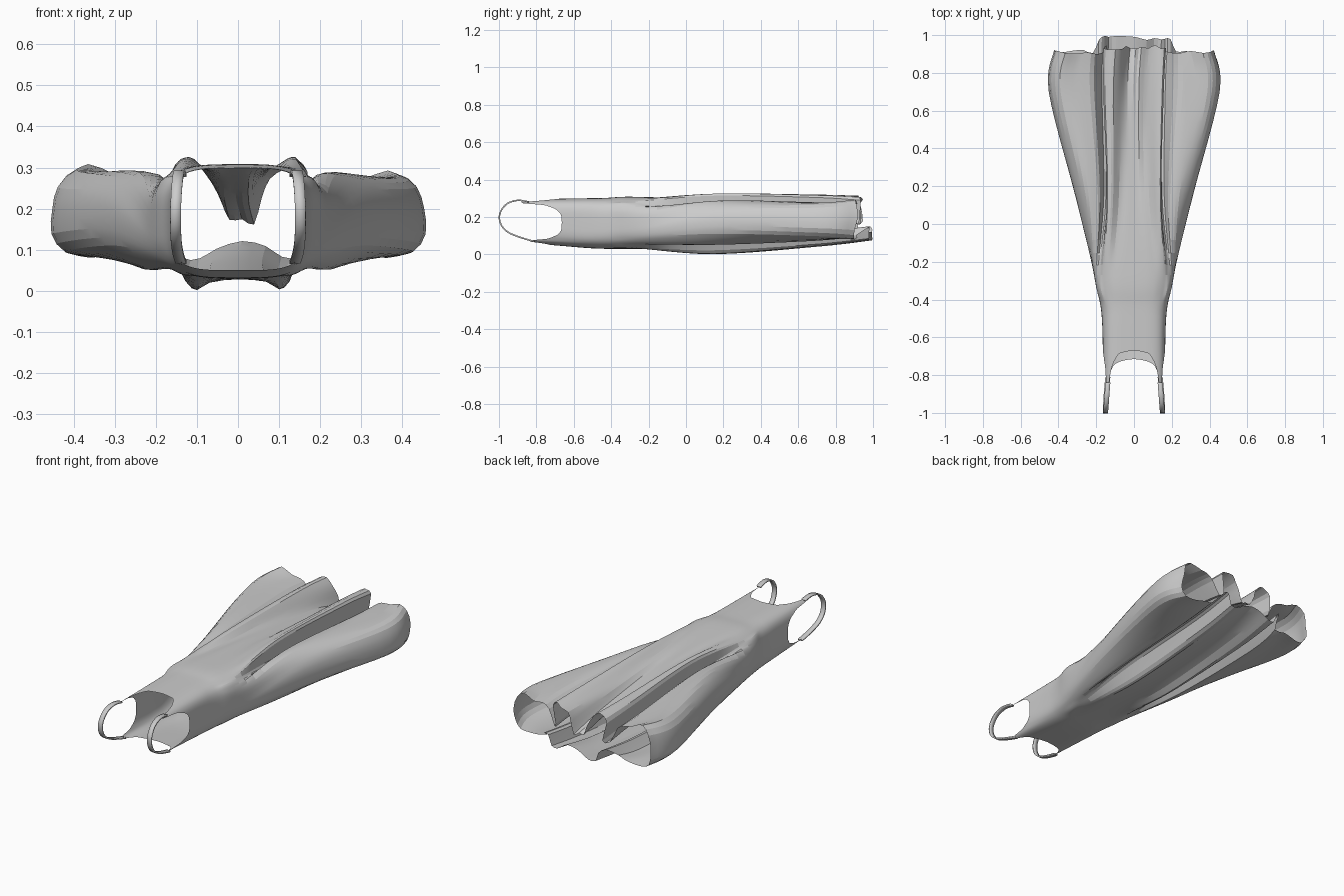
import bpy, bmesh, math, random
from mathutils import Vector

if "Cube" in bpy.data.objects:
    bpy.data.objects.remove(bpy.data.objects["Cube"])
random.seed(4)


def catmull(p0, p1, p2, p3, t):
    return 0.5 * (2 * p1 + (p2 - p0) * t + (2 * p0 - 5 * p1 + 4 * p2 - p3) * t * t
                  + (3 * p1 - p0 - 3 * p2 + p3) * t ** 3)


def smooth_path(pts, n, closed=False):
    m, out = len(pts), []
    for i in range(m if closed else m - 1):
        ids = [(i + k) % m if closed else min(max(i + k, 0), m - 1) for k in (-1, 0, 1, 2)]
        out += [catmull(*[pts[j] for j in ids], k / n) for k in range(n)]
    return out if closed else out + [pts[-1]]


def grid_object(name, cols, closed, angle):
    bm = bmesh.new()
    vs = [[bm.verts.new(p) for p in c] for c in cols]
    for i in range(len(vs) if closed else len(vs) - 1):
        a, b = vs[i], vs[(i + 1) % len(vs)]
        for j in range(len(a) - 1):
            bm.faces.new((a[j], a[j + 1], b[j + 1], b[j]))
    bmesh.ops.recalc_face_normals(bm, faces=bm.faces)
    me = bpy.data.meshes.new(name)
    bm.to_mesh(me)
    bm.free()
    ob = bpy.data.objects.new(name, me)
    bpy.context.collection.objects.link(ob)
    bpy.context.view_layer.objects.active = ob
    ob.select_set(True)
    bpy.ops.object.shade_smooth_by_angle(angle=math.radians(angle))
    ob.select_set(False)
    return ob


def lookup(table, a):
    for (a0, y0), (a1, y1) in zip(table, table[1:]):
        if a <= a1:
            return y0 + (y1 - y0) * (a - a0) / (a1 - a0)
    return table[-1][1]


# Neckline and armhole edge: y against angle from the top centre
EDGE = [(0, -.67), (15, -.69), (29, -.75), (36, -.80), (42, -.87), (51, -.87), (58, -.76),
        (74, -.69), (90, -.66), (106, -.68), (122, -.74), (129, -.83), (138, -.83), (144, -.79),
        (155, -.745), (180, -.715)]
# Half profiles of the skirt, top centre to bottom centre
MID = [(0, .29), (.03, .29), (.055, .295), (.08, .30), (.11, .318), (.13, .325), (.145, .31),
       (.14, .23), (.16, .22), (.18, .275), (.205, .285), (.24, .285), (.27, .265), (.295, .235),
       (.31, .2), (.31, .15), (.3, .11), (.27, .075), (.24, .055), (.21, .055), (.18, .09),
       (.15, .08), (.125, .02), (.10, 0), (.07, .02), (0, .035)]
HEM = [(0, .18), (.03, .17), (.05, .23), (.07, .28), (.105, .305), (.14, .31), (.165, .28),
       (.15, .18), (.17, .16), (.21, .25), (.25, .27), (.30, .275), (.365, .30), (.41, .265),
       (.425, .2), (.42, .13), (.39, .085), (.33, .075), (.27, .085), (.22, .11), (.19, .15),
       (.16, .14), (.14, .08), (.10, .075), (.06, .10), (0, .13)]
N = len(MID) - 1
FULL = [(i, 1) for i in range(N + 1)] + [(i, -1) for i in range(N - 1, 0, -1)]
# One fold offset per column keeps the creases running down the skirt
WOBBLE = [random.uniform(-.011, .011) for _ in FULL]


def oval(w, z0, z1, y=None, n=4):
    pts = []
    for i, s in FULL:
        a = math.pi * i / N
        c = math.cos(a)
        x = w * abs(math.sin(a)) ** (2 / n)
        z = (z0 + z1) / 2 + (z1 - z0) / 2 * math.copysign(abs(c) ** (2 / n), c)
        pts.append(Vector((s * x, y if y is not None else lookup(EDGE, a * 180 / math.pi), z)))
    return pts


def folded(prof, y_fn, shift, amount):
    pts = []
    for (i, s), w in zip(FULL, WOBBLE):
        x, z = prof[i]
        side = 13 <= i <= 16
        pts.append(Vector((s * x + shift * max(0, 1 - x / .3) + (w * amount * .5 if side else 0),
                           y_fn(i), z + (0 if side else w * amount))))
    return pts


# Skirt just above the hem is the widest place
low = []
for (x0, z0), (x1, z1) in zip(MID, HEM):
    x = x0 * .25 + x1 * .75
    low.append((x * (1 + .14 * min(1, max(0, (x - .18) / .1))), z0 * .5 + z1 * .5))


def hem_y(i):
    y = .935 if i < 8 else .91 if i < 20 else .985
    return y + random.uniform(-.012, .012)


stations = [oval(.165, .05, .298), oval(.168, .035, .30, -.54), oval(.178, .03, .302, -.43, 3.6),
            oval(.212, .03, .308, -.27, 3.2), folded(MID, lambda i: .15, 0, .4),
            folded(low, lambda i: .7, -.005, 1), folded(HEM, hem_y, .01, 1)]
rings = [smooth_path(r, 2, True) for r in stations]
cols = [smooth_path([r[k] for r in rings], 6) for k in range(len(rings[0]))]
grid_object("dress_body", cols, True, 14)

# Shoulder straps: a narrow ribbon looping from front to back edge
STRAP = [(-.84, .281), (-.90, .289), (-.955, .272), (-.988, .235), (-.998, .195),
         (-.985, .152), (-.95, .118), (-.90, .096), (-.85, .080), (-.81, .069)]
path = smooth_path([Vector((0, y, z)) for y, z in STRAP], 4)
for side, label in ((-1, "left"), (1, "right")):
    ribbon = []
    for k in (-1, 0, 1):
        col = []
        for j, p in enumerate(path):
            t = j / (len(path) - 1)
            x = .138 + .014 * math.sin(math.pi * t) + .013 * k
            col.append(Vector((side * x, p.y, p.z)))
        ribbon.append(col)
    strap = grid_object(label + "_strap", ribbon, False, 40)
    m = strap.modifiers.new("thickness", 'SOLIDIFY')
    m.thickness = .008
    m.offset = 0
